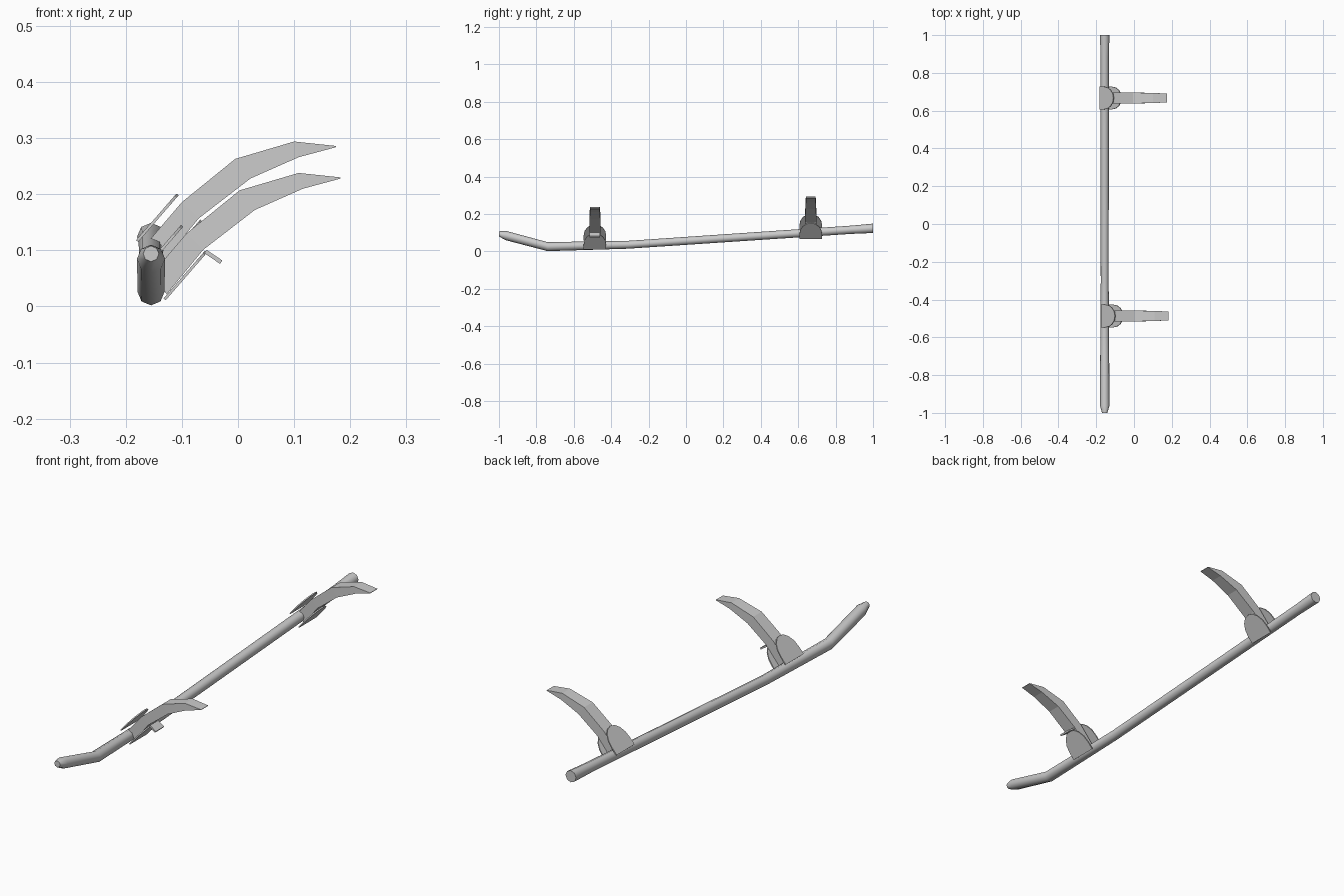
import bpy, bmesh
from math import sin, cos, pi, radians
from mathutils import Vector

if "Cube" in bpy.data.objects:
    bpy.data.objects.remove(bpy.data.objects["Cube"])

SKID_X = -0.155
TILT = radians(49)
ALONG = Vector((cos(TILT), 0, sin(TILT)))    # direction up the strut
NORMAL = Vector((-sin(TILT), 0, cos(TILT)))  # outward normal of upper plate


def finish(name, bm, smooth=None):
    bmesh.ops.recalc_face_normals(bm, faces=bm.faces)
    me = bpy.data.meshes.new(name)
    bm.to_mesh(me)
    bm.free()
    ob = bpy.data.objects.new(name, me)
    bpy.context.collection.objects.link(ob)
    if smooth:
        bpy.ops.object.select_all(action='DESELECT')
        ob.select_set(True)
        bpy.context.view_layer.objects.active = ob
        bpy.ops.object.shade_smooth_by_angle(angle=radians(smooth))
    return ob


def loft(name, rings, smooth=None):
    """Skin a list of equal-length point rings and cap both ends."""
    bm = bmesh.new()
    rows = [[bm.verts.new(p) for p in ring] for ring in rings]
    n = len(rows[0])
    for a, b in zip(rows, rows[1:]):
        for i in range(n):
            j = (i + 1) % n
            bm.faces.new((a[i], a[j], b[j], b[i]))
    bm.faces.new(rows[0])
    bm.faces.new(rows[-1])
    return finish(name, bm, smooth)


def plate(name, origin, length, half_width, thick):
    """Rounded D-shaped clamp plate lying along the strut."""
    outline = [(0, -half_width), (0, half_width)]
    for i in range(9):
        a = pi / 2 - pi * i / 8
        outline.append((length * (0.3 + 0.7 * cos(a)), half_width * sin(a)))
    rings = [[origin + ALONG * u + Vector((0, v, 0)) + NORMAL * t for u, v in outline]
             for t in (0, thick)]
    return loft(name, rings)


# Skid tube: y, z, radius along its path
path = [(-1.0, 0.094, 0.014), (-0.962, 0.085, 0.025), (-0.74, 0.026, 0.024),
        (-0.31, 0.036, 0.021), (0.88, 0.116, 0.022), (1.0, 0.124, 0.025)]
loft("skid_tube", [[(SKID_X + r * sin(i * pi / 4), y, z + r * cos(i * pi / 4))
                    for i in range(8)] for y, z, r in path], 50)

# Strut profile: upper x, z and lower x, z, half width
strut = [(-0.163, 0.112, -0.135, 0.078, 0.03), (-0.1, 0.186, -0.07, 0.157, 0.03),
         (-0.005, 0.263, 0.022, 0.228, 0.029), (0.1, 0.294, 0.108, 0.266, 0.026),
         (0.175, 0.286, 0.175, 0.284, 0.024)]

for label, y, dx, dz in (("front", -0.487, 0.008, -0.056), ("rear", 0.667, 0.0, 0.0)):
    loft(label + "_strut", [[(ux + dx, y - w, uz + dz), (ux + dx, y + w, uz + dz),
                             (lx + dx, y + w, lz + dz), (lx + dx, y - w, lz + dz)]
                            for ux, uz, lx, lz, w in strut])
    # Clamp plates above and below the strut
    plate(label + "_upper_plate", Vector((-0.178 + dx, y, 0.115 + dz)), 0.11, 0.06, 0.005)
    plate(label + "_lower_plate", Vector((-0.137 + dx, y, 0.067 + dz)), 0.112, 0.06, 0.005)

# Small step tab under the front strut
a, b = Vector((-0.058, -0.487, 0.098)), Vector((-0.03, -0.487, 0.079))
n = Vector((0.002, 0, 0.003))
loft("step_tab", [[p + n + Vector((0, -0.028, 0)), p + n + Vector((0, 0.028, 0)),
                   p - n + Vector((0, 0.028, 0)), p - n + Vector((0, -0.028, 0))]
                  for p in (a, b)])
